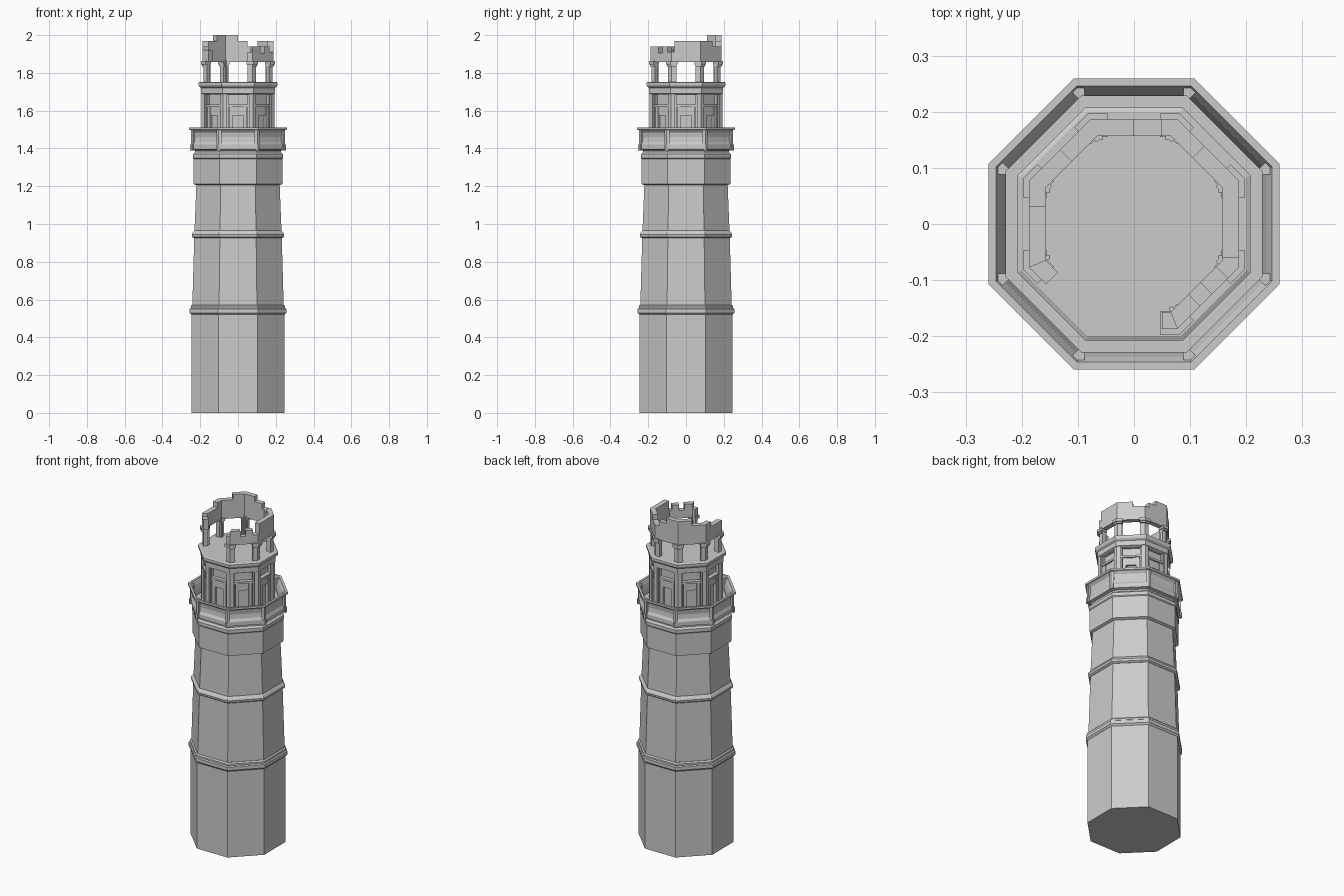
import bpy, bmesh, math
from mathutils import Matrix

if "Cube" in bpy.data.objects:
    bpy.data.objects.remove(bpy.data.objects["Cube"])

stone = bpy.data.materials.new("grey_stone")
stone.use_nodes = True
GREY = (0.6, 0.6, 0.6, 1)
stone.diffuse_color = GREY
stone.node_tree.nodes["Principled BSDF"].inputs["Base Color"].default_value = GREY

T = math.tan(math.pi / 8)       # half side of an octagon per unit of apothem
FULL = 9                        # reaches the mitred corner


def finish(name, bm):
    bmesh.ops.recalc_face_normals(bm, faces=bm.faces)
    mesh = bpy.data.meshes.new(name)
    bm.to_mesh(mesh)
    bm.free()
    mesh.materials.append(stone)
    ob = bpy.data.objects.new(name, mesh)
    bpy.context.collection.objects.link(ob)


def lathe(name, profile, closed=False):
    """Octagonal sweep of (apothem, z) points; open profiles get end caps."""
    bm = bmesh.new()
    rings = []
    for r, z in profile:
        c = r / math.cos(math.pi / 8)
        rings.append([bm.verts.new((c * math.cos((i + .5) * math.pi / 4),
                                    c * math.sin((i + .5) * math.pi / 4), z)) for i in range(8)])
    pairs = list(zip(rings, rings[1:]))
    if closed:
        pairs.append((rings[-1], rings[0]))
    else:
        bm.faces.new(rings[0])
        bm.faces.new(rings[-1])
    for a, b in pairs:
        for i in range(8):
            j = (i + 1) % 8
            bm.faces.new((a[i], a[j], b[j], b[i]))
    finish(name, bm)


def slab(bm, side, u0, u1, r0, r1, z0, z1):
    """Block on one octagon side (0 = front, counter-clockwise), ends mitred at corners."""
    rot = Matrix.Rotation(side * math.pi / 4, 3, 'Z')
    v = []
    for z in (z0, z1):
        for r, u in ((r0, u0), (r0, u1), (r1, u1), (r1, u0)):
            u = max(-r * T, min(r * T, u))
            v.append(bm.verts.new(rot @ Matrix.Translation((u, -r, z)).translation))
    for q in ((0, 1, 2, 3), (4, 5, 6, 7), (0, 1, 5, 4), (1, 2, 6, 5), (2, 3, 7, 6), (3, 0, 4, 7)):
        bm.faces.new([v[i] for i in q])


def slabs(name, blocks, sides=range(8)):
    bm = bmesh.new()
    for s in sides:
        for b in blocks:
            slab(bm, s, *b)
    finish(name, bm)


def corner(u, *rest):
    """Pair of blocks meeting the two corners of a side."""
    return [(-FULL, -u, *rest), (u, FULL, *rest)]


# Shaft and string courses
lathe("base_shaft", [(.247, 0), (.247, .53)])
lathe("middle_shaft", [(.243, .53), (.231, .95)])
lathe("upper_shaft", [(.231, .95), (.220, 1.22)])
lathe("lower_band", [(.247, .52), (.256, .53), (.256, .55), (.25, .555), (.25, .565), (.243, .572)])
lathe("middle_band", [(.233, .925), (.243, .932), (.245, .945), (.239, .955), (.231, .965)])
lathe("collar", [(.220, 1.205), (.235, 1.212), (.235, 1.345), (.239, 1.35), (.239, 1.37), (.228, 1.38),
                 (.228, 1.41)])

# Walkway with flared parapet and corner posts
lathe("walkway", [(.228, 1.39), (.246, 1.395), (.246, 1.42), (.238, 1.43)])
lathe("parapet", [(.246, 1.42), (.238, 1.435), (.235, 1.46), (.239, 1.485), (.25, 1.497), (.259, 1.5),
                  (.259, 1.512), (.246, 1.512), (.236, 1.49), (.228, 1.46), (.228, 1.425)], True)
slabs("parapet_posts", corner(.088, .235, .25, 1.395, 1.5) + corner(.088, .228, .246, 1.42, 1.505)
      + corner(.092, .235, .254, 1.39, 1.42))

# Lower lantern
lathe("lantern_core", [(.165, 1.42), (.165, 1.74)])
slabs("lantern_pilasters", corner(.058, .16, .192, 1.42, 1.69) + corner(.05, .16, .181, 1.42, 1.69))
lathe("lantern_frieze", [(.185, 1.685), (.195, 1.69), (.195, 1.72), (.205, 1.728), (.208, 1.735),
                         (.208, 1.748), (.2, 1.752)])
slabs("door_surrounds", corner(.03, .16, .17, 1.42, 1.57) and [
    (-.046, -.028, .16, .182, 1.42, 1.62), (.028, .046, .16, .182, 1.42, 1.62),
    (-.028, .028, .16, .178, 1.575, 1.62), (-.052, .052, .16, .188, 1.62, 1.632)])

# Upper lantern piers on the surviving sides
sides = range(1, 7)
pier = corner(.05, .16, .183, 1.75, 1.87) + corner(.056, .15, .16, 1.75, 1.865)
capital = corner(.046, .155, .197, 1.845, 1.862) + corner(.05, .155, .191, 1.835, 1.845)
slabs("lantern_piers", pier, sides)
slabs("pier_capitals", capital, sides)
slabs("end_pier_front", [pier[1], capital[1]], [0])
slabs("end_pier_side", [pier[0], capital[0]], [7])

# Ruined top wall: (side, start, end, top)
ruin = [(0, .05, FULL, 1.91),
        (1, -FULL, -.02, 1.94), (1, -.02, .01, 1.905), (1, .01, .05, 1.94), (1, .05, FULL, 1.91),
        (2, -FULL, -.06, 1.91), (2, -.06, FULL, 1.97),
        (3, -FULL, .01, 1.97), (3, .01, FULL, 1.94),
        (4, -FULL, -.05, 1.94), (4, -.05, 0, 1.97), (4, 0, FULL, 2.0),
        (5, -FULL, 0, 2.0), (5, 0, FULL, 1.97),
        (6, -FULL, -.03, 1.97), (6, -.03, FULL, 1.94),
        (7, -FULL, -.035, 1.92)]
bm = bmesh.new()
for side, u0, u1, top in ruin:
    slab(bm, side, u0, u1, .157, .187, 1.857, top)
finish("ruined_wall", bm)
